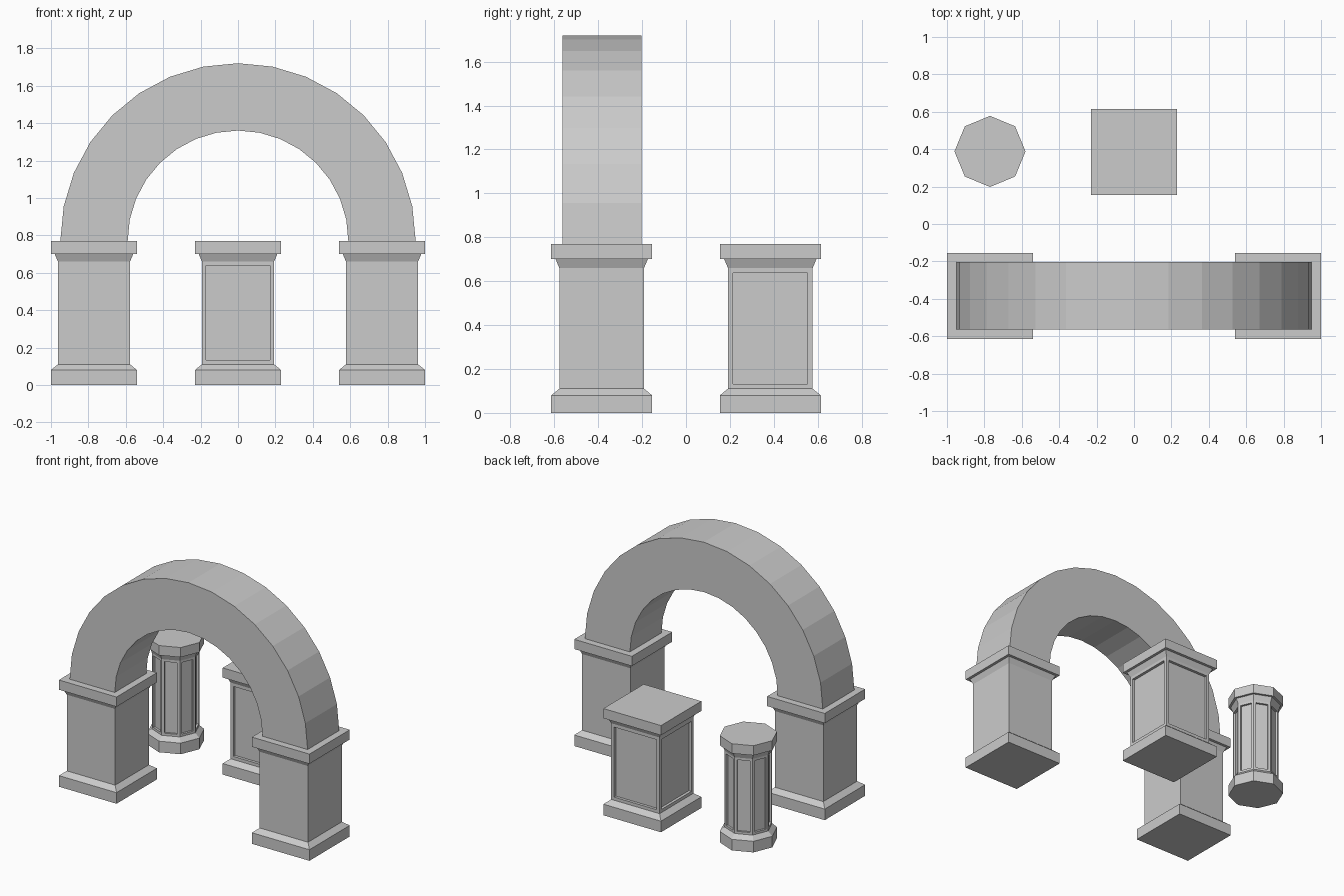
import bpy, bmesh
from math import sin, cos, pi, sqrt

if "Cube" in bpy.data.objects:
    bpy.data.objects.remove(bpy.data.objects["Cube"])


def finish(bm, name):
    bmesh.ops.recalc_face_normals(bm, faces=bm.faces)
    mesh = bpy.data.meshes.new(name)
    bm.to_mesh(mesh)
    bm.free()
    obj = bpy.data.objects.new(name, mesh)
    bpy.context.collection.objects.link(obj)
    return obj


def pedestal(name, x, y, sides, turn, profile, panel=None):
    """Stack n-sided rings of (radius, z); panel = (margin, depth) recesses the shaft."""
    bm = bmesh.new()
    rings = [[bm.verts.new((x + r * cos(turn + 2 * pi * i / sides),
                            y + r * sin(turn + 2 * pi * i / sides), z))
              for i in range(sides)] for r, z in profile]
    shaft = []
    for k, (a, b) in enumerate(zip(rings, rings[1:])):
        for i in range(sides):
            j = (i + 1) % sides
            f = bm.faces.new((a[i], a[j], b[j], b[i]))
            if k == 2:
                shaft.append(f)
    bm.faces.new(rings[0][::-1])
    bm.faces.new(rings[-1])
    bm.normal_update()
    if panel:
        bmesh.ops.inset_individual(bm, faces=shaft, thickness=panel[0])
        bmesh.ops.inset_individual(bm, faces=shaft, thickness=0, depth=-panel[1])
    return finish(bm, name)


# Square pedestals: plinth, sloped foot, shaft, flared neck, cap
R = sqrt(2)
square = [(0.23 * R, 0), (0.23 * R, 0.08), (0.193 * R, 0.11), (0.193 * R, 0.66),
          (0.21 * R, 0.70), (0.23 * R, 0.70), (0.23 * R, 0.77)]
for side, s in (("left", -1), ("right", 1)):
    pedestal(side + "_arch_pillar", 0.77 * s, -0.384, 4, pi / 4, square)
pedestal("panelled_pedestal", 0, 0.384, 4, pi / 4, square, (0.032, 0.02))

# Octagonal pedestal with recessed panels
octagon = [(0.19, 0), (0.19, 0.08), (0.158, 0.11), (0.158, 0.66),
           (0.173, 0.70), (0.19, 0.70), (0.19, 0.77)]
pedestal("octagonal_pedestal", -0.77, 0.388, 8, 0, octagon, (0.024, 0.015))

# Half-round arch with a square section
bm = bmesh.new()
steps = 16
sections = []
for i in range(steps + 1):
    a = pi * i / steps
    sections.append([bm.verts.new((r * cos(a), y, 0.77 + r * sin(a)))
                     for r, y in ((0.95, -0.563), (0.95, -0.203),
                                  (0.59, -0.203), (0.59, -0.563))])
for p, q in zip(sections, sections[1:]):
    for i in range(4):
        j = (i + 1) % 4
        bm.faces.new((p[i], p[j], q[j], q[i]))
bm.faces.new(sections[0])
bm.faces.new(sections[-1])
finish(bm, "arch")
